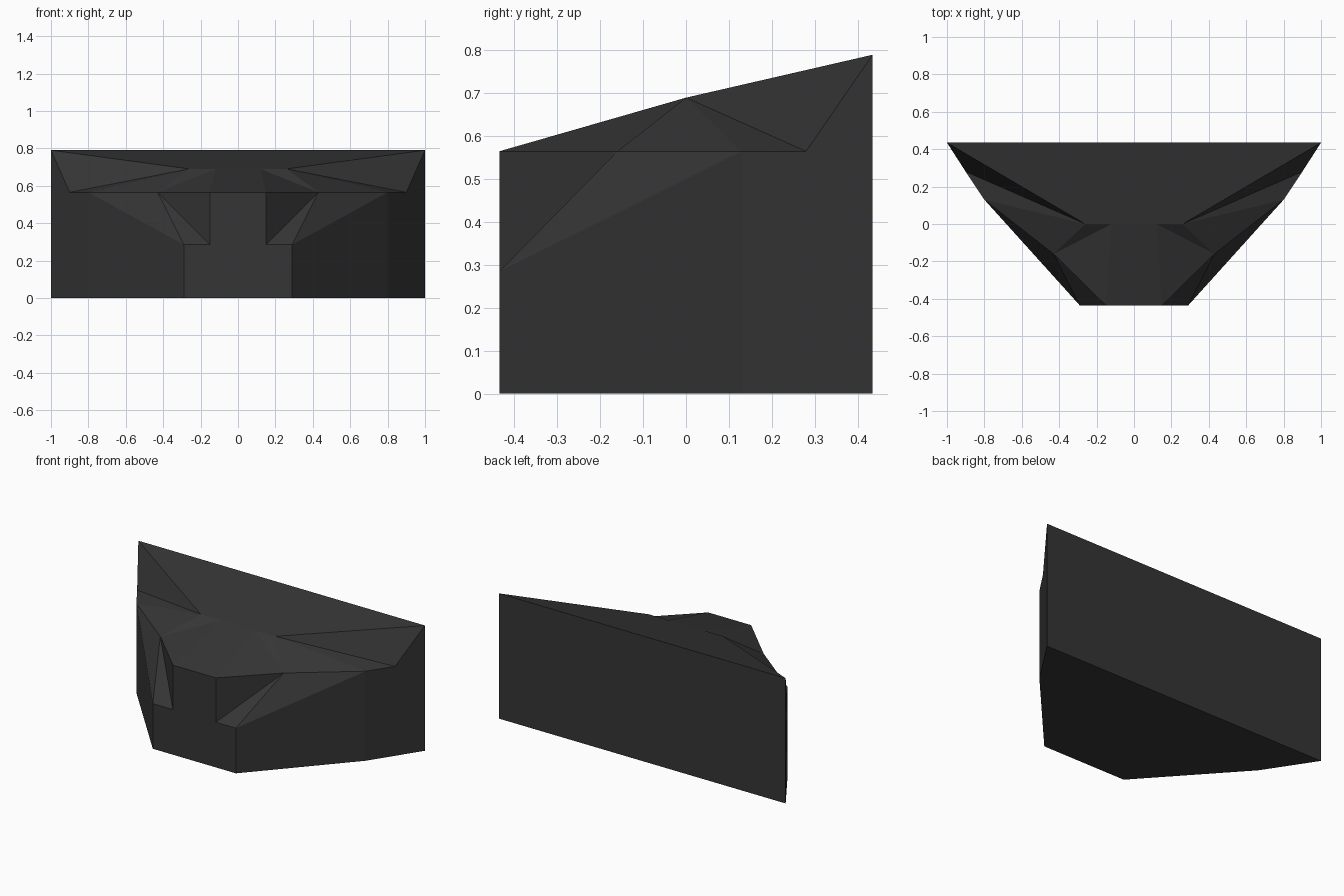
import bpy, bmesh
from mathutils import Vector

if "Cube" in bpy.data.objects:
    bpy.data.objects.remove(bpy.data.objects["Cube"])

mat = bpy.data.materials.new("dark charcoal")
mat.diffuse_color = (0.036, 0.036, 0.036, 1)
mat.use_nodes = True
mat.node_tree.nodes["Principled BSDF"].inputs["Base Color"].default_value = mat.diffuse_color

F, B = -0.435, 0.435          # front and back planes
MID, RIM, RIDGE, TOP = 0.285, 0.565, 0.69, 0.79   # levels
CENTRE = Vector((0, 0, 0.3))

# key corners of the right half
rim_front = (0.15, F, RIM)
rim_bend = (0.43, -0.16, RIM)
rim_side = (0.80, 0.13, RIM)
rim_end = (0.90, 0.28, RIM)
back_tip = (1.0, B, TOP)
back_mid = (0.29, B, TOP)
ridge_in = (0.12, 0, RIDGE)
ridge_out = (0.26, 0, RIDGE)
notch = (0.15, F, MID)
shoulder = (0.29, F, MID)


def at(p, z):
    return (p[0], p[1], z)


def mid(p):
    return (0, p[1], p[2])


def half_part(name, faces):
    """Build right-half faces, turn them outward, and mirror across x."""
    bm = bmesh.new()
    for pts in faces:
        f = bm.faces.new([bm.verts.new(p) for p in pts])
        f.normal_update()
        if f.normal.dot(f.calc_center_median() - CENTRE) < 0:
            f.normal_flip()
    bmesh.ops.remove_doubles(bm, verts=bm.verts, dist=1e-4)
    me = bpy.data.meshes.new(name)
    bm.to_mesh(me)
    bm.free()
    me.materials.append(mat)
    ob = bpy.data.objects.new(name, me)
    bpy.context.collection.objects.link(ob)
    ob.modifiers.new("mirror", 'MIRROR').use_clip = True
    return ob


# front panel, wide below and narrow above
half_part("front_panel", [
    [at(mid(shoulder), 0), at(shoulder, 0), shoulder, notch, rim_front, mid(rim_front)],
])

# side walls: lower band, leaning upper band, notch cheek and rear flank
half_part("side_walls", [
    [at(shoulder, 0), at(rim_side, 0), at(rim_side, MID), shoulder],
    [shoulder, at(rim_side, MID), rim_side],
    [shoulder, rim_side, rim_bend],
    [notch, shoulder, rim_bend],
    [notch, rim_bend, rim_front],
    [at(rim_side, 0), at(back_tip, 0), back_tip, rim_end, rim_side, at(rim_side, MID)],
])

# faceted roof rising to the back
half_part("roof", [
    [mid(rim_front), rim_front, ridge_in, mid(ridge_in)],
    [mid(ridge_in), ridge_in, ridge_out, back_mid, mid(back_mid)],
    [ridge_in, rim_front, rim_bend],
    [ridge_in, rim_bend, ridge_out],
    [ridge_out, rim_bend, rim_side],
    [ridge_out, rim_side, rim_end],
    [ridge_out, rim_end, back_tip],
    [ridge_out, back_tip, back_mid],
])

# flat back wall and underside
half_part("back_wall", [
    [(0, B, 0), at(back_tip, 0), back_tip, back_mid, mid(back_mid)],
])
half_part("underside", [
    [(0, F, 0), at(shoulder, 0), at(rim_side, 0), at(back_tip, 0), (0, B, 0)],
])
